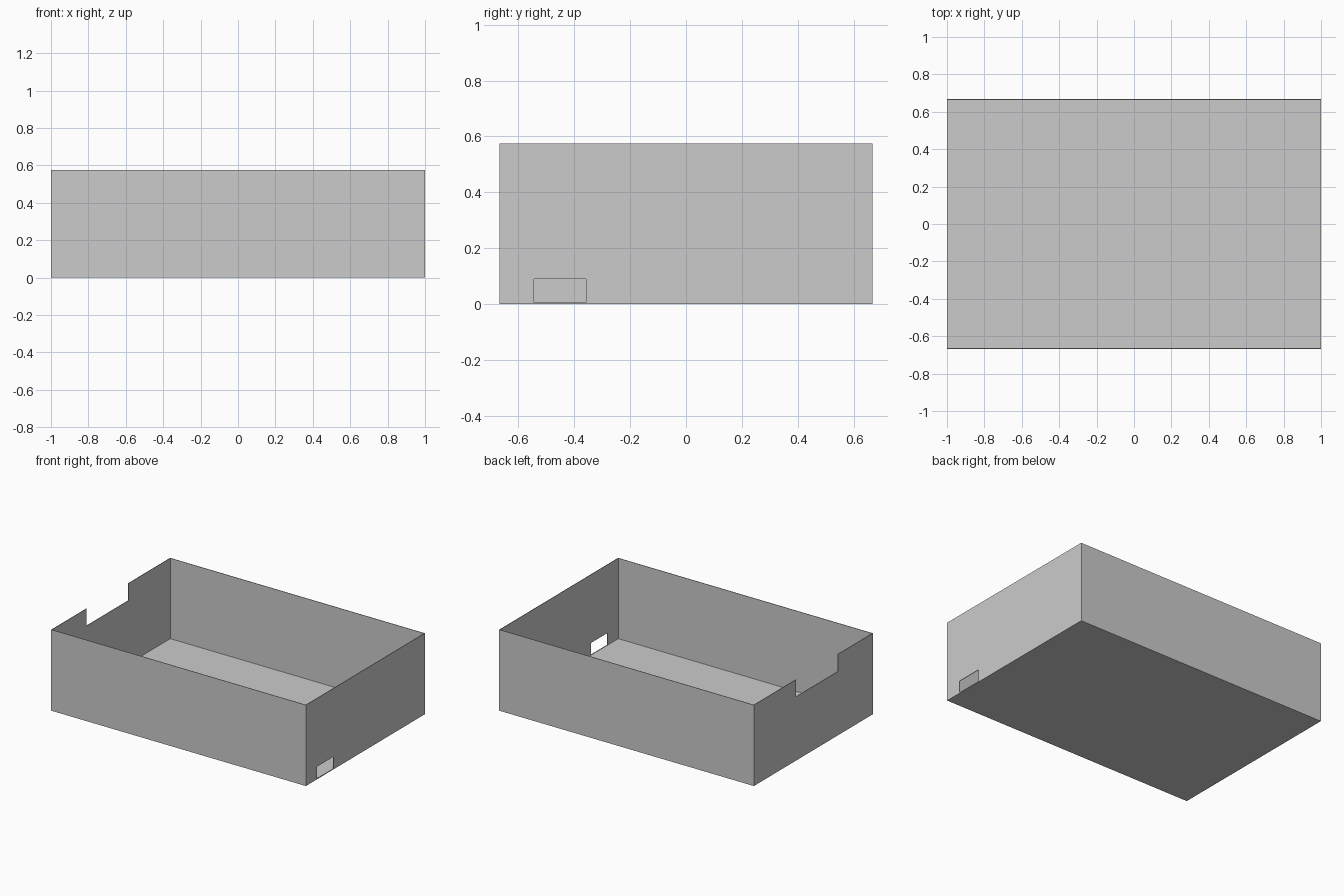
import bpy
from mathutils import Vector

cube = bpy.data.objects.get("Cube")
if cube:
    bpy.data.objects.remove(cube, do_unlink=True)

HALF_X, HALF_Y, HEIGHT, WALL = 1.0, 0.667, 0.575, 0.004

grey = bpy.data.materials.new("matte_grey")
grey.use_nodes = True
colour = (0.6, 0.6, 0.6, 1)
grey.diffuse_color = colour
grey.node_tree.nodes["Principled BSDF"].inputs["Base Color"].default_value = colour


def panel(name, outline, thickness):
    """Flat panel from an outline, extruded along a thickness vector."""
    count = len(outline)
    near = [Vector(p) for p in outline]
    verts = near + [p + Vector(thickness) for p in near]
    faces = [list(range(count))[::-1], list(range(count, 2 * count))]
    for i in range(count):
        j = (i + 1) % count
        faces.append([i, j, j + count, i + count])
    mesh = bpy.data.meshes.new(name)
    mesh.from_pydata(verts, [], faces)
    mesh.materials.append(grey)
    # Keep normals outward whichever way the outline winds
    normal = mesh.polygons[1].normal
    if normal.dot(Vector(thickness)) < 0:
        mesh.flip_normals()
    obj = bpy.data.objects.new(name, mesh)
    bpy.context.collection.objects.link(obj)
    return obj


def rectangle(a0, a1, b0, b1):
    return [(a0, b0), (a1, b0), (a1, b1), (a0, b1)]


# Floor
panel("floor", [(x, y, 0) for x, y in rectangle(-HALF_X, HALF_X, -HALF_Y, HALF_Y)],
      (0, 0, WALL))

# Front and back walls
for name, side in (("front_wall", -1), ("back_wall", 1)):
    panel(name, [(x, side * HALF_Y, z)
                 for x, z in rectangle(-HALF_X, HALF_X, WALL, HEIGHT)],
          (0, -side * WALL, 0))

# Side walls fit between the front and back walls
END = HALF_Y - WALL

# Wall with a notch in its top edge
NOTCH_FRONT, NOTCH_BACK, NOTCH_Z = -0.275, 0.195, 0.453
notched = [(-END, WALL), (END, WALL), (END, HEIGHT), (NOTCH_BACK, HEIGHT),
           (NOTCH_BACK, NOTCH_Z), (NOTCH_FRONT, NOTCH_Z),
           (NOTCH_FRONT, HEIGHT), (-END, HEIGHT)]
panel("notched_right_wall", [(-HALF_X, y, z) for y, z in notched], (WALL, 0, 0))

# Wall with a small opening just above the floor
SLOT_FRONT, SLOT_BACK, SLOT_LOW, SLOT_TOP = -0.543, -0.357, 0.006, 0.09
slotted = [(-END, WALL), (END, WALL), (END, HEIGHT), (-END, HEIGHT)]
wall = panel("slotted_left_wall", [(HALF_X, y, z) for y, z in slotted], (-WALL, 0, 0))
cutter = panel("slot_cutter",
               [(HALF_X + 0.1, y, z) for y, z in
                rectangle(SLOT_FRONT, SLOT_BACK, SLOT_LOW, SLOT_TOP)], (-0.2, 0, 0))
cutter.hide_render = True
cutter.hide_viewport = True
cutter.display_type = 'WIRE'
cut = wall.modifiers.new("slot", 'BOOLEAN')
cut.operation = 'DIFFERENCE'
cut.solver = 'EXACT'
cut.object = cutter
